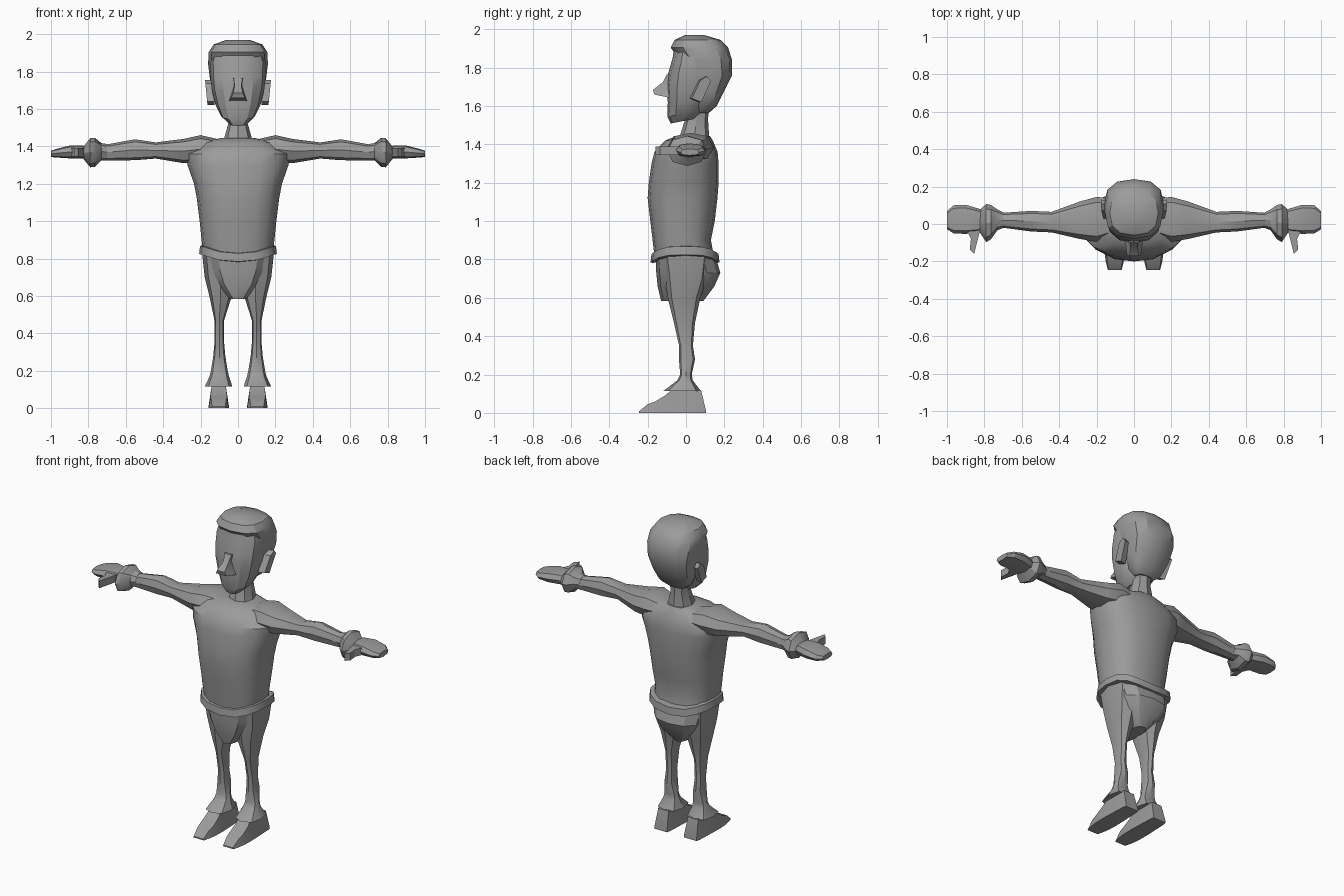
import bpy, bmesh, math

grey = bpy.data.materials.new("plain_grey")
grey.diffuse_color = (0.33, 0.33, 0.33, 1)


def skin(name, rings, mirror=False, angle=30):
    """Join equal-length point rings into one closed surface."""
    bm = bmesh.new()
    rows = [[bm.verts.new(p) for p in ring] for ring in rings]
    n = len(rows[0])
    for a, b in zip(rows, rows[1:]):
        for i in range(n):
            j = (i + 1) % n
            bm.faces.new((a[i], a[j], b[j], b[i]))
    bm.faces.new(rows[0][::-1])
    bm.faces.new(rows[-1])
    bmesh.ops.recalc_face_normals(bm, faces=bm.faces)
    mesh = bpy.data.meshes.new(name)
    bm.to_mesh(mesh)
    bm.free()
    mesh.materials.append(grey)
    ob = bpy.data.objects.new(name, mesh)
    bpy.context.collection.objects.link(ob)
    bpy.ops.object.select_all(action='DESELECT')
    ob.select_set(True)
    bpy.context.view_layer.objects.active = ob
    bpy.ops.object.shade_smooth_by_angle(angle=math.radians(angle))
    if mirror:
        ob.modifiers.new("mirror", 'MIRROR')
    return ob


def power(v, e):
    return math.copysign(abs(v) ** e, v) if abs(v) > 1e-6 else 0.0


def loft(name, rows, n=12, e=0.85, axis='z', mirror=False, droop=0, angle=30):
    """Rows: position, two centre values, two radii, optional ring slope."""
    rings = []
    for t, c1, c2, r1, r2, *slope in rows:
        ring = []
        for i in range(n):
            a = math.tau * i / n
            u, v = r1 * power(math.cos(a), e), r2 * power(math.sin(a), e)
            w = t + (slope[0] * v if slope else 0) - droop * abs(math.sin(a)) ** 3
            ring.append((c1 + u, c2 + v, w) if axis == 'z' else (w, c1 + u, c2 + v))
        rings.append(ring)
    return skin(name, rings, mirror, angle)


# Torso and neck
loft("torso", [
    (0.82, 0, -0.01, 0.185, 0.155),
    (0.90, 0, -0.022, 0.195, 0.152),
    (1.00, 0, -0.018, 0.205, 0.168),
    (1.12, 0, -0.018, 0.22, 0.182),
    (1.20, 0, -0.012, 0.235, 0.182),
    (1.30, 0, -0.005, 0.27, 0.175),
    (1.36, 0, 0.0, 0.28, 0.165),
    (1.42, 0, 0.015, 0.20, 0.125),
    (1.445, 0, 0.04, 0.09, 0.085)], n=16, e=0.8, angle=35)
loft("neck", [
    (1.40, 0, 0.04, 0.085, 0.085),
    (1.45, 0, 0.045, 0.072, 0.075),
    (1.53, 0, 0.055, 0.05, 0.06),
    (1.60, 0, 0.06, 0.06, 0.06)], n=8)

# Face and hair
loft("face", [
    (1.525, 0, 0.0, 0.05, 0.08, 0.2),
    (1.56, 0, 0.0, 0.09, 0.097, 0.15),
    (1.62, 0, 0.01, 0.12, 0.105),
    (1.70, 0, 0.02, 0.14, 0.12),
    (1.77, 0, 0.03, 0.148, 0.123),
    (1.85, 0, 0.04, 0.15, 0.11),
    (1.92, 0, 0.05, 0.13, 0.11)])
loft("hair", [
    (1.565, 0, 0.08, 0.06, 0.04),
    (1.60, 0, 0.10, 0.105, 0.06),
    (1.67, 0, 0.11, 0.135, 0.085),
    (1.76, 0, 0.12, 0.15, 0.12),
    (1.84, 0, 0.105, 0.16, 0.135),
    (1.905, 0, 0.07, 0.157, 0.15),
    (1.945, 0, 0.06, 0.13, 0.12),
    (1.97, 0, 0.045, 0.06, 0.05)], e=0.8)

# Nose: bridge, tip and underside
skin("nose", [[(-w, -0.07, z), (w, -0.07, z), (w * k, y, z2), (-w * k, y, z2)]
              for w, k, y, z, z2 in [(0.03, 0.8, -0.10, 1.77, 1.765),
                                     (0.022, 0.8, -0.12, 1.73, 1.725),
                                     (0.04, 0.65, -0.172, 1.67, 1.685),
                                     (0.05, 0.75, -0.165, 1.64, 1.66)]])

# Ears: slanted side plates
ear = [(0.02, 1.64), (0.07, 1.62), (0.12, 1.73), (0.10, 1.755), (0.065, 1.735)]
skin("ear", [[(0.125, y, z) for y, z in ear],
             [(0.165 + 0.1 * (z - 1.64), y + 0.01, z) for y, z in ear]], True)

# Arms with flared cuffs
loft("arm", [
    (0.07, 0.04, 1.38, 0.09, 0.05),
    (0.20, 0.025, 1.385, 0.12, 0.075),
    (0.29, 0.02, 1.375, 0.10, 0.065),
    (0.44, 0.01, 1.378, 0.055, 0.043),
    (0.55, 0.015, 1.382, 0.055, 0.056),
    (0.70, 0.02, 1.368, 0.04, 0.043),
    (0.80, 0.02, 1.365, 0.04, 0.038)], n=8, e=0.8, axis='x', mirror=True)
loft("sleeve_cuff", [
    (0.70, 0.02, 1.37, 0.042, 0.043),
    (0.73, 0.022, 1.372, 0.055, 0.045),
    (0.765, 0.01, 1.368, 0.092, 0.078),
    (0.79, 0.005, 1.366, 0.102, 0.078),
    (0.825, 0.015, 1.366, 0.06, 0.035)], n=8, e=0.9, axis='x', mirror=True)

# Hands and thumbs
loft("hand", [
    (0.79, 0.02, 1.366, 0.05, 0.03),
    (0.84, 0.02, 1.37, 0.065, 0.036),
    (0.90, 0.025, 1.37, 0.078, 0.034),
    (0.965, 0.025, 1.364, 0.075, 0.024),
    (1.0, 0.02, 1.36, 0.048, 0.017)], n=8, e=0.7, axis='x', mirror=True)
thumb = [(0.82, -0.02), (0.84, -0.10), (0.855, -0.16),
         (0.878, -0.135), (0.872, -0.08), (0.90, -0.02)]
skin("thumb", [[(x, y, z) for x, y in thumb] for z in (1.345, 1.39)], True)

# Belt, dipping at front and back
loft("belt", [
    (0.822, 0, -0.005, 0.195, 0.165),
    (0.824, 0, -0.005, 0.208, 0.18),
    (0.868, 0, -0.005, 0.203, 0.175),
    (0.870, 0, -0.005, 0.19, 0.16)], n=16, e=0.75, droop=0.04)

# Hips and legs with flared trouser cuffs
loft("hips", [
    (0.83, 0, -0.005, 0.185, 0.155),
    (0.73, 0, 0.012, 0.165, 0.167),
    (0.66, 0, 0.0, 0.125, 0.148),
    (0.583, 0, -0.02, 0.045, 0.11)], e=0.8)
loft("leg", [
    (0.83, 0.10, 0.0, 0.092, 0.13),
    (0.70, 0.095, 0.0, 0.083, 0.11),
    (0.60, 0.093, -0.01, 0.06, 0.085),
    (0.47, 0.10, -0.008, 0.026, 0.055),
    (0.35, 0.10, 0.0, 0.026, 0.036),
    (0.28, 0.10, 0.005, 0.032, 0.042),
    (0.20, 0.10, 0.0, 0.045, 0.03),
    (0.17, 0.10, -0.005, 0.052, 0.04),
    (0.115, 0.104, -0.02, 0.074, 0.097)], n=8, e=0.8, mirror=True)

# Shoes: sections from heel to toe (y, height, sole half width, top half width)
skin("shoe", [[(0.103 - b, y, 0), (0.103 + b, y, 0), (0.103 + t, y, h), (0.103 - t, y, h)]
              for y, h, b, t in [(0.105, 0.01, 0.045, 0.044),
                                 (0.078, 0.12, 0.05, 0.036),
                                 (-0.075, 0.12, 0.056, 0.038),
                                 (-0.11, 0.09, 0.056, 0.042),
                                 (-0.16, 0.06, 0.054, 0.044),
                                 (-0.20, 0.045, 0.048, 0.04),
                                 (-0.245, 0.008, 0.037, 0.034)]], True)
